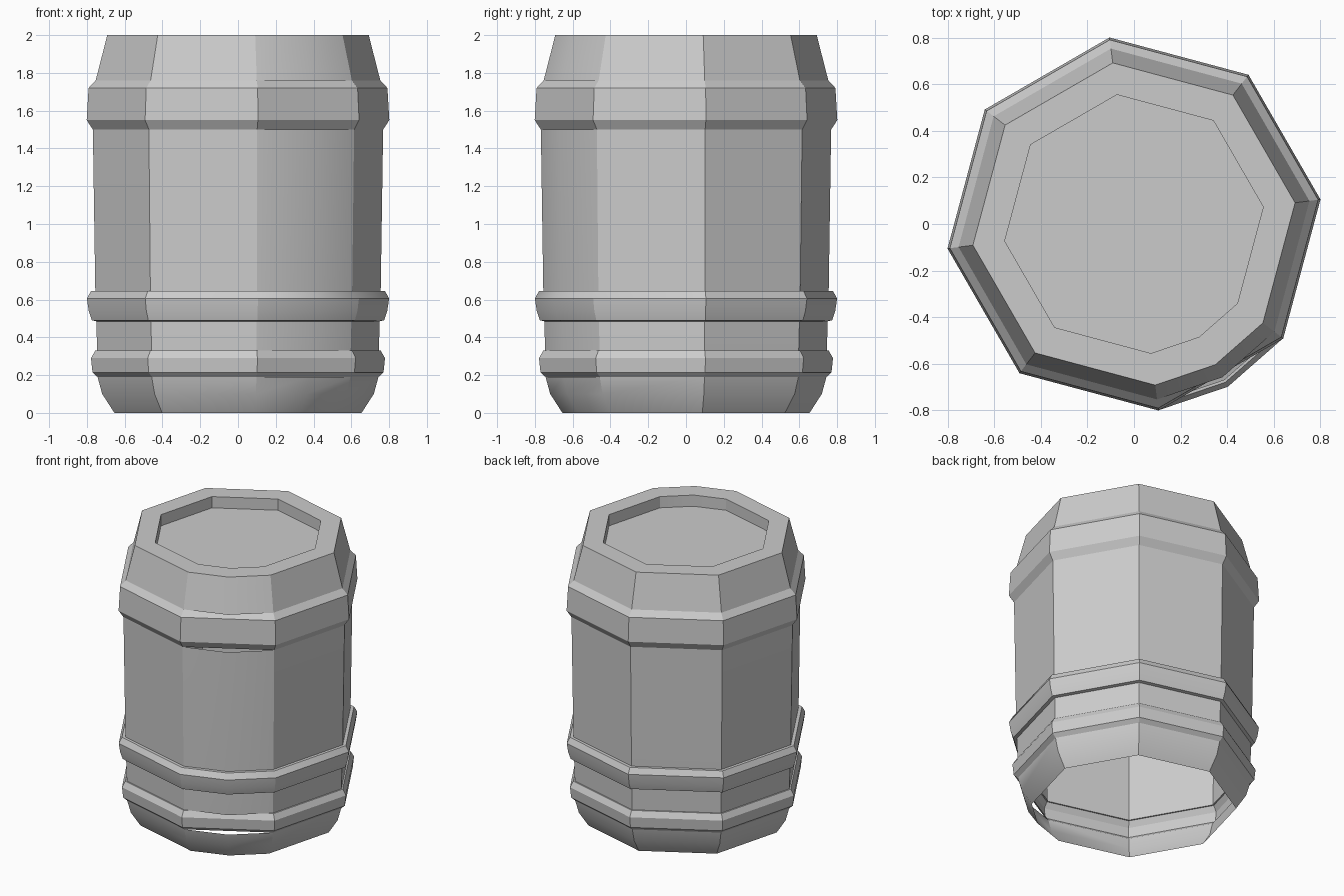
import bpy, bmesh
from math import radians, cos, sin

old = bpy.data.objects.get("Cube")
if old:
    bpy.data.objects.remove(old)

grey = bpy.data.materials.new("barrel_grey")
grey.use_nodes = True
COLOUR = (0.6, 0.6, 0.6, 1)
grey.diffuse_color = COLOUR
grey.node_tree.nodes["Principled BSDF"].inputs["Base Color"].default_value = COLOUR

TURN = 7.5
EIGHT = [TURN + 45 * i for i in range(8)]
# The staves have one extra corner that rounds out a single side
NINE = sorted(EIGHT + [TURN + 292.5])


def lathe(name, profile, angles, cap=False):
    """Sweep (radius, height) points through the corner angles."""
    bm = bmesh.new()
    rings = [[bm.verts.new((r * cos(radians(a)), r * sin(radians(a)), z))
              for a in angles] for r, z in profile]
    n = len(angles)
    for low, high in zip(rings, rings[1:]):
        for i in range(n):
            j = (i + 1) % n
            bm.faces.new((low[i], low[j], high[j], high[i]))
    if cap:
        bm.faces.new(rings[-1])
    mesh = bpy.data.meshes.new(name)
    bm.to_mesh(mesh)
    bm.free()
    mesh.materials.append(grey)
    obj = bpy.data.objects.new(name, mesh)
    bpy.context.collection.objects.link(obj)
    bpy.ops.object.select_all(action="DESELECT")
    obj.select_set(True)
    bpy.context.view_layer.objects.active = obj
    bpy.ops.object.shade_smooth_by_angle(angle=radians(30))
    return obj


# Open base that tapers to the floor
lathe("base", [(0.66, 0), (0.725, 0.1), (0.75, 0.19)], NINE)

# Hoops around the barrel
lathe("bottom_hoop", [(0.75, 0.19), (0.777, 0.215), (0.785, 0.29),
                      (0.762, 0.33), (0.752, 0.33)], EIGHT)
lathe("middle_hoop", [(0.757, 0.485), (0.78, 0.49), (0.797, 0.54), (0.807, 0.605),
                      (0.785, 0.645), (0.762, 0.645)], NINE)
lathe("top_hoop", [(0.775, 1.5), (0.808, 1.55), (0.798, 1.72),
                   (0.76, 1.76)], EIGHT)

# Straight wall
lathe("wall", [(0.752, 0.33), (0.762, 0.645), (0.775, 1.5)], NINE)

# Sloping shoulder, flat rim and sunken lid
lathe("lid", [(0.76, 1.76), (0.698, 2), (0.56, 2), (0.56, 1.92)], NINE, cap=True)
